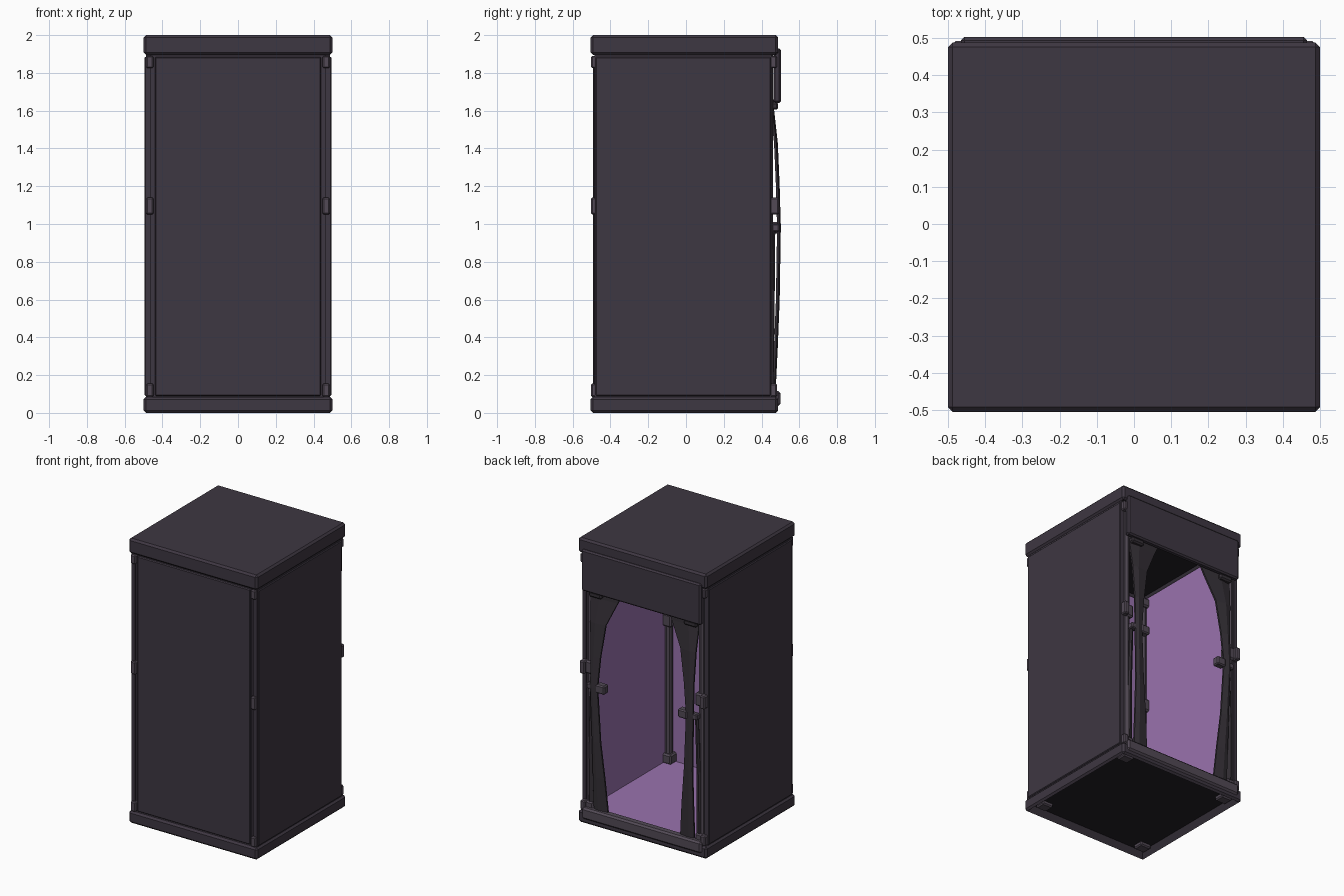
import bpy, bmesh, math
from mathutils import Vector

if "Cube" in bpy.data.objects:
    bpy.data.objects.remove(bpy.data.objects["Cube"])


def material(name, r, g, b):
    m = bpy.data.materials.new(name)
    m.diffuse_color = (r, g, b, 1)
    m.use_nodes = True
    m.node_tree.nodes["Principled BSDF"].inputs["Base Color"].default_value = m.diffuse_color
    return m


SHELL = material("dark plum shell", 0.048, 0.038, 0.054)
TRIM = material("grey plum fittings", 0.085, 0.068, 0.092)
CLOTH = material("charcoal curtain", 0.036, 0.030, 0.038)
LILAC = material("lilac lining", 0.32, 0.17, 0.42)
BLACK = material("near black cavity", 0.016, 0.014, 0.018)


def finish(name, bm, mat):
    bmesh.ops.recalc_face_normals(bm, faces=bm.faces)
    me = bpy.data.meshes.new(name)
    bm.to_mesh(me)
    bm.free()
    ob = bpy.data.objects.new(name, me)
    me.materials.append(mat)
    bpy.context.collection.objects.link(ob)
    return ob


def box(name, x, y, z, mat, bevel=0.0):
    """Box from (min, max) pairs, with optional chamfer."""
    x, y, z = sorted(x), sorted(y), sorted(z)
    bm = bmesh.new()
    bmesh.ops.create_cube(bm, size=1)
    for v in bm.verts:
        v.co = Vector([(r[0] + r[1]) / 2 + c * (r[1] - r[0]) for c, r in zip(v.co, (x, y, z))])
    if bevel:
        bmesh.ops.bevel(bm, geom=bm.edges[:], offset=bevel, segments=1, affect='EDGES')
    return finish(name, bm, mat)


def tray(name, z0, z1, open_z, floor_z, rim):
    """Chamfered slab with a recess cut in its underside."""
    ob = box(name, (-0.5, 0.5), (-0.505, 0.488), (z0, z1), SHELL, 0.013)
    ob.data.materials.append(BLACK)
    bm = bmesh.new()
    bm.from_mesh(ob.data)
    face = min(bm.faces, key=lambda f: f.calc_center_median().z)
    bmesh.ops.inset_region(bm, faces=[face], thickness=rim)
    for v in face.verts:
        v.co.z = floor_z
    face.material_index = 1
    bm.to_mesh(ob.data)
    bm.free()


def strip(name, s, rows, thick):
    """Curtain strip lofted through rows of (z, inner x, outer x, y)."""
    bm = bmesh.new()
    rings = []
    for z, xi, xo, y in rows:
        xm, h = xi * 0.35 + xo * 0.65, thick / 2
        pts = [(xi, y - h - 0.004), (xi, y + h - 0.008), (xm, y + h), (xo, y + h - 0.008),
               (xo, y - h - 0.004), (xm, y - h)]
        rings.append([bm.verts.new((s * px, py, z)) for px, py in pts])
    for a, b in zip(rings, rings[1:]):
        for i in range(6):
            j = (i + 1) % 6
            bm.faces.new((a[i], a[j], b[j], b[i]))
    bm.faces.new(rings[0])
    bm.faces.new(rings[-1])
    return finish(name, bm, CLOTH)


# Roof and base slabs
tray("roof", 1.895, 2.0, 1.895, 1.93, 0.035)
tray("base", 0.0, 0.085, 0.0, 0.04, 0.04)

# Walls with lilac linings, and the floor
box("front_panel", (-0.44, 0.44), (-0.493, -0.468), (0.09, 1.885), SHELL, 0.006)
box("front_backing", (-0.465, 0.465), (-0.475, -0.464), (0.08, 1.90), SHELL)
box("front_lining", (-0.465, 0.465), (-0.464, -0.459), (0.08, 1.90), LILAC)
box("floor_lining", (-0.46, 0.46), (-0.46, 0.45), (0.083, 0.089), LILAC)
for s, side in ((1, "right"), (-1, "left")):
    box(side + "_panel", (s * 0.470, s * 0.495), (-0.478, 0.45), (0.09, 1.885), SHELL, 0.005)
    box(side + "_edge", (s * 0.462, s * 0.488), (-0.485, 0.452), (0.08, 1.90), SHELL)
    box(side + "_lining", (s * 0.457, s * 0.462), (-0.464, 0.44), (0.08, 1.90), LILAC)

# Corner posts with joint blocks
for s, side in ((1, "right"), (-1, "left")):
    for t, end in ((-1, "front"), (1, "back")):
        tag = f"{end}_{side}"
        bm = bmesh.new()
        bmesh.ops.create_cone(bm, cap_ends=True, segments=8, radius1=0.025, radius2=0.025, depth=1.82)
        bmesh.ops.translate(bm, verts=bm.verts, vec=(s * 0.437, t * 0.435, 0.99))
        finish(tag + "_post", bm, TRIM)
        for n, (z0, z1) in enumerate(((0.085, 0.155), (1.05, 1.14), (1.825, 1.89))):
            box(f"{tag}_joint_{n}", (s * 0.395, s * 0.470), (t * 0.395, t * 0.470), (z0, z1), TRIM, 0.01)
            reach = 0.503 if t < 0 else (0.492 if n == 1 else 0.482)
            box(f"{tag}_clip_{n}", (s * 0.447, s * 0.486), (t * 0.44, t * reach), (z0, z1), TRIM, 0.007)
        # Foot sockets under the base
        box(tag + "_foot_socket", (s * 0.37, s * 0.455), (t * 0.37, t * 0.445), (0.015, 0.05), TRIM, 0.008)

# Doorway header and threshold at the back
box("door_header", (-0.465, 0.465), (0.462, 0.503), (1.64, 1.93), SHELL, 0.01)
box("threshold", (-0.465, 0.465), (0.44, 0.50), (0.035, 0.115), TRIM, 0.012)

# Tied-back curtains
MAIN = ((1.66, 0.18, 0.42, 0.457), (1.60, 0.21, 0.42, 0.459), (1.43, 0.29, 0.41, 0.478),
        (1.20, 0.325, 0.40, 0.488), (0.98, 0.345, 0.40, 0.494), (0.60, 0.325, 0.39, 0.488),
        (0.35, 0.30, 0.39, 0.478), (0.10, 0.28, 0.39, 0.466))
REAR = ((1.0, 0.395, 0.42, 0.468), (0.55, 0.405, 0.435, 0.464), (0.10, 0.40, 0.44, 0.458))
for s, side in ((1, "right"), (-1, "left")):
    strip(side + "_curtain", s, MAIN, 0.016)
    strip(side + "_curtain_rear_fold", s, REAR, 0.010)
    box(side + "_curtain_hanger", (s * 0.32, s * 0.42), (0.445, 0.488), (1.605, 1.645), CLOTH, 0.01)
    box(side + "_tie_block", (s * 0.285, s * 0.355), (0.45, 0.502), (0.95, 1.01), TRIM, 0.008)
    box(side + "_tie_arm", (s * 0.35, s * 0.43), (0.452, 0.494), (0.96, 1.0), TRIM, 0.006)
